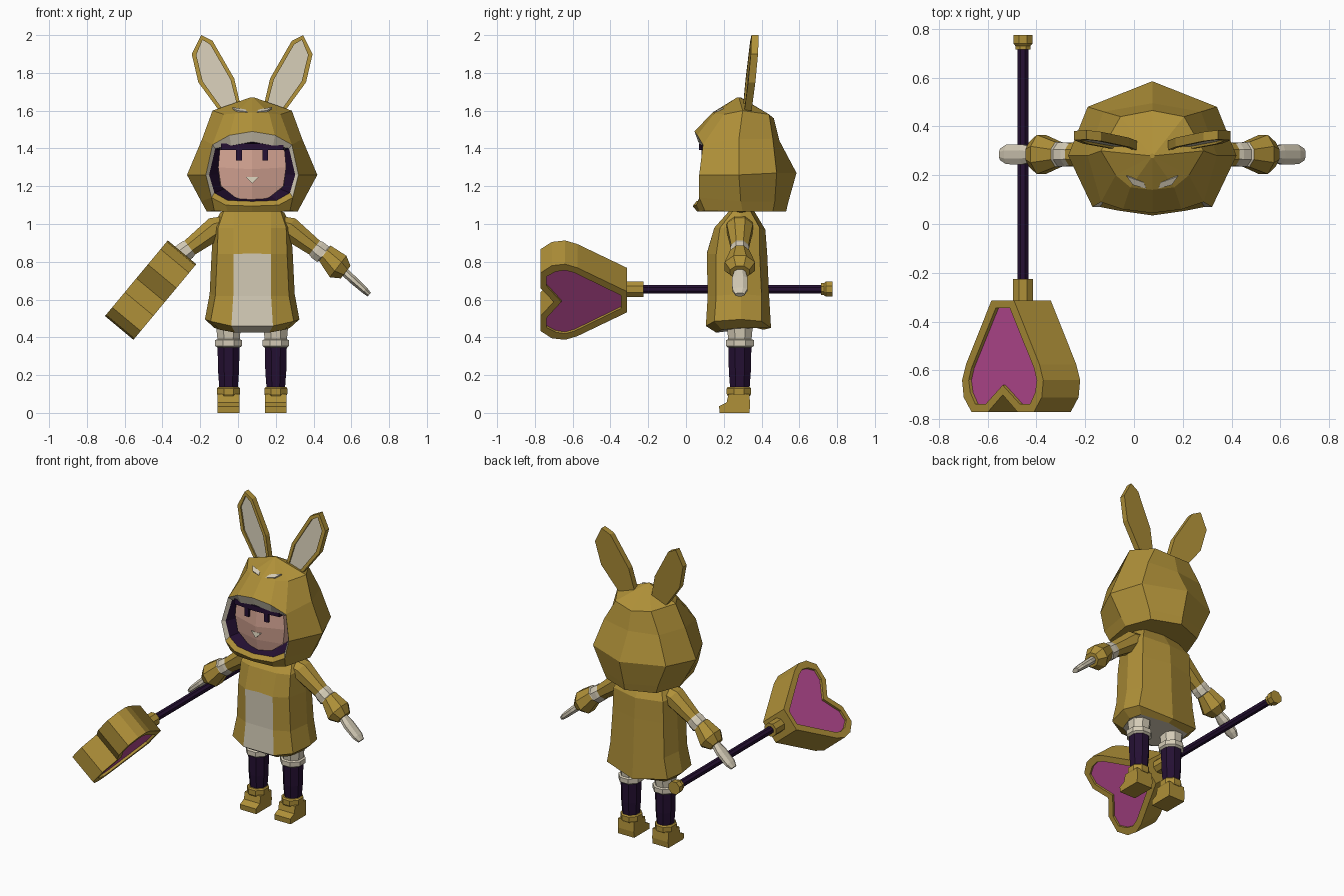
import bpy, bmesh, math
from mathutils import Vector

cube = bpy.data.objects.get("Cube")
if cube:
    bpy.data.objects.remove(cube)

CX, CY = 0.075, 0.285   # centre of the figure


def material(name, rgb):
    m = bpy.data.materials.new(name)
    m.use_nodes = True
    m.diffuse_color = (*rgb, 1)
    m.node_tree.nodes["Principled BSDF"].inputs["Base Color"].default_value = (*rgb, 1)
    return m


gold = material("mustard gold", (0.43, 0.28, 0.04))
cream = material("warm cream", (0.66, 0.60, 0.47))
dark = material("dark purple", (0.018, 0.005, 0.033))
skin = material("skin", (0.66, 0.37, 0.29))
pink = material("magenta pink", (0.50, 0.07, 0.30))


def build(name, verts, faces, mats, slots=None):
    mesh = bpy.data.meshes.new(name)
    mesh.from_pydata([tuple(v) for v in verts], [], faces)
    for m in mats:
        mesh.materials.append(m)
    if slots:
        for p, s in zip(mesh.polygons, slots):
            p.material_index = s
    bm = bmesh.new()
    bm.from_mesh(mesh)
    bmesh.ops.recalc_face_normals(bm, faces=bm.faces)
    bm.to_mesh(mesh)
    bm.free()
    ob = bpy.data.objects.new(name, mesh)
    bpy.context.collection.objects.link(ob)
    return ob


def loft(name, rings, mats, slot=lambda row, col: 0, caps=True, keep=lambda row, col: True):
    """Skin closed rings of equal size, choosing slots by row and column."""
    n = len(rings[0])
    verts = [v for r in rings for v in r]
    faces, slots = [], []
    for r in range(len(rings) - 1):
        for c in range(n):
            if keep(r, c):
                d = (c + 1) % n
                faces.append([r * n + c, r * n + d, (r + 1) * n + d, (r + 1) * n + c])
                slots.append(slot(r, c))
    if caps:
        last = len(rings) - 1
        faces += [list(range(n)), list(range(last * n, last * n + n))]
        slots += [slot(0, 0), slot(last - 1, 0)]
    return build(name, verts, faces, mats, slots)


def tube(name, stops, a, b, mats, sides=8, slot=lambda row, col: 0):
    """Stops are (centre, radius along a, radius along b)."""
    rings = []
    for p, ra, rb in stops:
        angles = [(k + 0.5) * math.tau / sides for k in range(sides)]
        rings.append([Vector(p) + a * ra * math.cos(t) + b * rb * math.sin(t) for t in angles])
    return loft(name, rings, mats, slot)


def prism(name, outline, offset, mat):
    off = Vector(offset)
    return loft(name, [[Vector(p) for p in outline], [Vector(p) + off for p in outline]], [mat])


def tray(name, outer, inner, offset, depth, mats, both):
    """Prism with a coloured recessed panel on the first side, or on both sides."""
    off = Vector(offset)
    step = off.normalized() * depth
    rings = [[p + step for p in inner], inner, outer, [p + off for p in outer]]
    if both:
        rings += [[p + off for p in inner], [p + off - step for p in inner]]
    ob = loft(name, rings, mats)
    count = len(ob.data.polygons)
    ob.data.polygons[count - 2].material_index = 1
    if both:
        ob.data.polygons[count - 1].material_index = 1
    return ob


def ring(half):
    """Half outline from front centre to back centre, mirrored to a full ring."""
    right = [Vector((CX + x, y, z)) for x, y, z in half]
    return right + [Vector((CX - x, y, z)) for x, y, z in half[-2:0:-1]]


X, Y, Z = Vector((1, 0, 0)), Vector((0, 1, 0)), Vector((0, 0, 1))

# Hood shell with an open front
hood = [ring(h) for h in (
    [(0, .06, 1.065), (.13, .07, 1.065), (.2, .1, 1.07), (.24, .3, 1.065), (.18, .46, 1.065), (0, .53, 1.065)],
    [(0, .035, 1.095), (.14, .055, 1.1), (.215, .07, 1.14), (.27, .29, 1.12), (.2, .47, 1.12), (0, .54, 1.11)],
    [(0, .05, 1.26), (.1, .06, 1.26), (.245, .07, 1.26), (.345, .28, 1.26), (.265, .48, 1.27), (0, .585, 1.27)],
    [(0, .045, 1.49), (.12, .06, 1.47), (.21, .09, 1.42), (.265, .28, 1.45), (.2, .46, 1.45), (0, .495, 1.44)],
    [(0, .14, 1.59), (.09, .15, 1.585), (.15, .2, 1.58), (.21, .3, 1.6), (.13, .44, 1.58), (0, .465, 1.56)],
    [(0, .27, 1.67), (.005, .27, 1.67), (.008, .275, 1.67), (.01, .28, 1.67), (.008, .285, 1.67), (0, .29, 1.67)])]
loft("hood", hood, [gold], keep=lambda r, c: r not in (1, 2) or c not in (0, 1, 8, 9))

# Rim and dark lining of the opening
low, mid, top = hood[1], hood[2], hood[3]
edge = [low[8], low[9], low[0], low[1], low[2], mid[2], top[2], top[1], top[0], top[9], top[8], mid[8]]


def inward(p):
    drop = -0.055 if p.z > 1.44 else (-0.02 if p.z > 1.3 else (0.025 if p.z < 1.2 else 0))
    return Vector((CX + (p.x - CX) * 0.93, p.y + 0.02, p.z + drop))


inner = [inward(p) for p in edge]
loft("hood_rim", [edge, inner], [gold, cream], lambda r, c: 0 if c < 4 else 1, caps=False)
deep = [Vector((CX + (p.x - CX) * .6, .26, 1.27 + (p.z - 1.27) * .7)) for p in inner]
lining = loft("hood_lining", [inner, deep], [dark])
bm = bmesh.new()
bm.from_mesh(lining.data)
bm.faces.ensure_lookup_table()
bmesh.ops.delete(bm, geom=[bm.faces[len(bm.faces) - 2]], context='FACES_ONLY')  # open the front
bmesh.ops.reverse_faces(bm, faces=bm.faces)
bm.to_mesh(lining.data)
bm.free()

# Face
loft("face", [ring(h) for h in (
    [(0, .1, 1.115), (.09, .12, 1.14), (.1, .22, 1.15), (0, .24, 1.15)],
    [(0, .085, 1.2), (.165, .125, 1.2), (.17, .22, 1.2), (0, .24, 1.2)],
    [(0, .075, 1.29), (.18, .12, 1.3), (.18, .22, 1.3), (0, .24, 1.3)],
    [(0, .09, 1.41), (.17, .12, 1.41), (.17, .22, 1.41), (0, .24, 1.41)])], [skin])
prism("fringe", [(CX + x, y, 1.392) for x, y in ((-.165, .085), (0, .07), (.165, .085), (.17, .16), (-.17, .16))],
      Z * .034, dark)
prism("nose", [(CX - .035, .08, 1.25), (CX + .035, .08, 1.25), (CX, .074, 1.215)], (0, .03, 0), cream)

# Tunic with a cream front panel
tunic = [ring(h) for h in (
    [(0, .16, .425), (.09, .16, .425), (.17, .19, .44), (.2, .29, .45), (.18, .37, .45), (0, .41, .44)],
    [(0, .105, .46), (.11, .105, .46), (.22, .15, .485), (.25, .29, .495), (.22, .4, .485), (0, .45, .45)],
    [(0, .115, .62), (.1, .115, .62), (.195, .16, .62), (.225, .29, .63), (.195, .4, .62), (0, .44, .62)],
    [(0, .11, .845), (.1, .11, .84), (.185, .16, .84), (.215, .29, .84), (.185, .39, .84), (0, .43, .84)],
    [(0, .15, .98), (.1, .15, .98), (.18, .18, .98), (.205, .28, .99), (.18, .39, .98), (0, .42, .97)],
    [(0, .23, 1.07), (.1, .23, 1.07), (.15, .25, 1.07), (.17, .29, 1.06), (.13, .34, 1.07), (0, .36, 1.07)])]
loft("tunic", tunic, [gold, cream], lambda r, c: 1 if r < 3 and c in (0, 9) else 0)

for s, side in ((1, "left"), (-1, "right")):
    def at(x, y, z):
        return Vector((CX + s * x, y, z))

    # Face details and hood eye slits
    prism(side + "_eye", [at(x, .082, z) for x, z in ((.055, 1.335), (.085, 1.335), (.085, 1.395), (.055, 1.395))],
          (0, .03, 0), dark)
    prism(side + "_hood_eye", [at(x, y, 1.594 + .5 * (y - .145)) for x, y in
                               ((.025, .145), (.08, .16), (.105, .195), (.035, .17))], (0, .004, -.009), cream)

    # Ear
    def ear_point(x, z):
        return at(x, .3 + .075 * (z - 1.6) + .08 * (x - .06), z)

    tray(side + "_ear",
         [ear_point(*p) for p in ((.05, 1.58), (.06, 1.62), (.095, 1.77), (.21, 1.97), (.27, 2.0),
                                  (.32, 1.9), (.285, 1.75), (.175, 1.6))],
         [ear_point(*p) for p in ((.075, 1.59), (.08, 1.63), (.115, 1.765), (.222, 1.95), (.263, 1.975),
                                  (.296, 1.895), (.262, 1.755), (.155, 1.605))],
         (0, .038, 0), .01, [gold, cream], False)

    # Sleeve, wrist band and hand
    up = Vector((s * .61, 0, .79))
    tube(side + "_sleeve", [(at(.13, CY, 1.0), .055, .07), (at(.19, CY, .98), .068, .075),
                            (at(.33, CY, .875), .05, .05), (at(.345, CY, .863), .056, .053),
                            (at(.375, CY, .84), .056, .053), (at(.385, CY, .845), .055, .055),
                            (at(.455, CY, .775), .078, .087), (at(.495, CY, .745), .045, .055)],
         up, Y, [gold, cream], 8, lambda r, c: 1 if r in (2, 3, 4) else 0)
    palm = Vector((s * .67, 0, .74))
    tube(side + "_hand", [(at(.485, CY, .75), .024, .03), (at(.53, CY, .708), .024, .045),
                          (at(.595, CY, .65), .02, .043), (at(.62, CY, .626), .014, .026)], palm, Y, [cream], 8)

    # Leg, cuff and boot
    leg = .125
    tube(side + "_leg", [(at(leg, CY, z), r, r + .003) for z, r in
                         ((.5, .075), (.39, .064), (.385, .077), (.355, .077), (.345, .063),
                          (.22, .06), (.12, .052))],
         X, Y, [cream, dark], 8, lambda r, c: 1 if r > 3 else 0)
    tube(side + "_boot_cuff", [(at(leg, .28, z), r, r + .004) for z, r in
                               ((.09, .06), (.1, .066), (.13, .066), (.138, .058))], X, Y, [gold], 8)
    prism(side + "_boot", [at(leg - .058, y, z) for y, z in
                           ((.178, 0), (.175, .035), (.215, .055), (.225, .1), (.335, .1), (.34, .04), (.335, 0))],
          X * s * .116, gold)

# Mallet handle with end fittings
def rod(name, stops, mat):
    tube(name, [((-.455, y, .655), r, r) for y, r in stops], X, Z, [mat], 8)


rod("mallet_handle", ((-.3, .024), (.73, .024)), dark)
rod("mallet_collar", ((-.33, .045), (-.225, .045)), gold)
rod("mallet_knob", ((.715, .034), (.73, .034), (.74, .043), (.775, .043)), gold)

# Heart-shaped mallet head, tilted about the handle
wide, thick = Vector((.64, 0, .77)), Vector((.77, 0, -.64))


def heart(half):
    full = half + [(-u, y) for u, y in half[-2::-1]]
    return [Vector((-.4625, 0, .65)) + wide * u + Y * y - thick * .098 for u, y in full]


tray("mallet_head",
     heart([(.072, -.313), (.235, -.575), (.26, -.64), (.25, -.71), (.2, -.77), (.095, -.77), (0, -.70)]),
     heart([(.045, -.345), (.2, -.59), (.218, -.64), (.208, -.69), (.175, -.738), (.11, -.738), (0, -.66)]),
     thick * .196, .015, [gold, pink], True)
